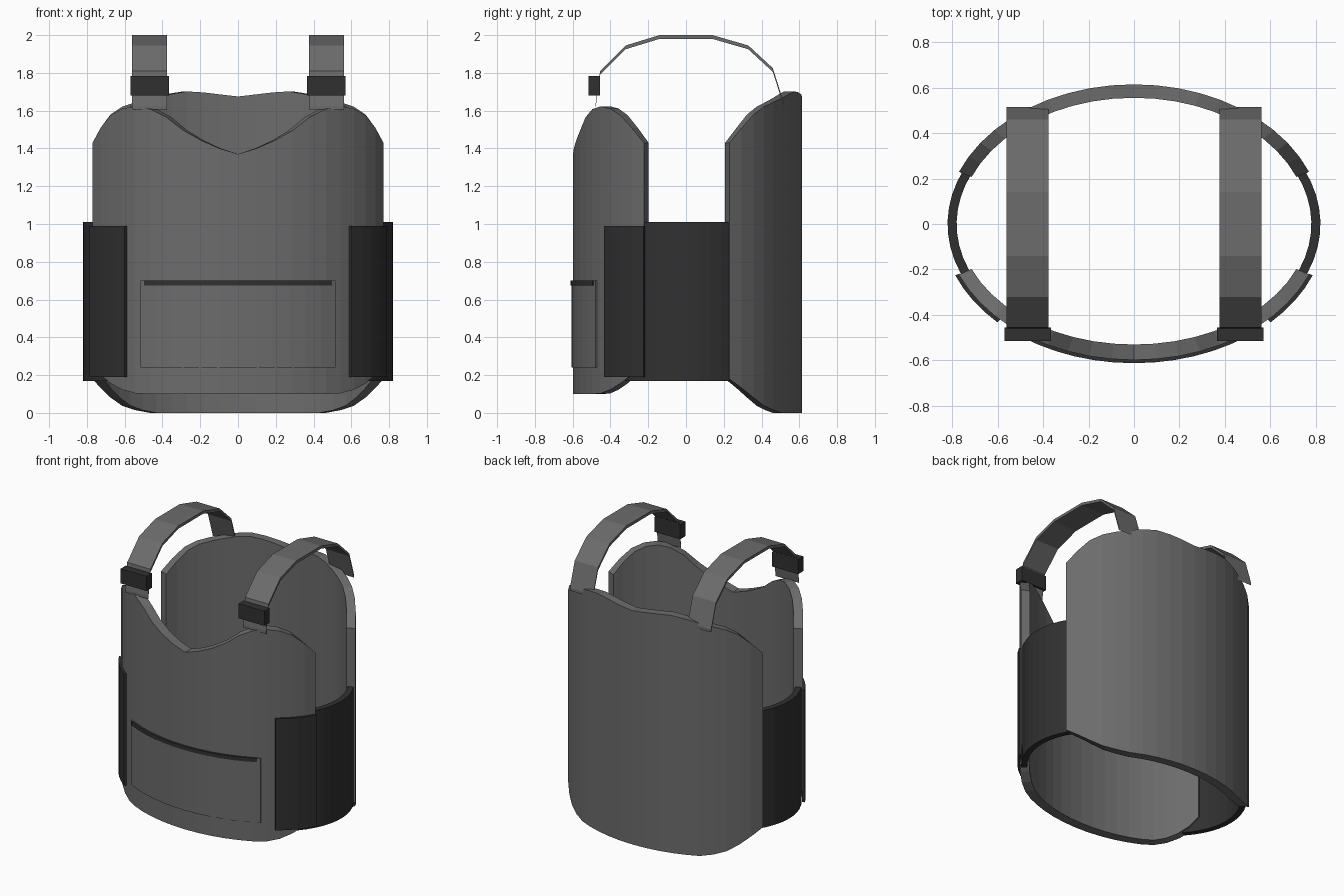
import bpy, bmesh
from math import sin, cos, asin, pi

cube = bpy.data.objects.get("Cube")
if cube:
    bpy.data.objects.remove(cube)


def material(name, v):
    m = bpy.data.materials.new(name)
    m.use_nodes = True
    m.diffuse_color = (v, v, v, 1)
    m.node_tree.nodes["Principled BSDF"].inputs["Base Color"].default_value = (v, v, v, 1)
    return m


GREY = material("grey fabric", 0.15)
DARK = material("dark fabric", 0.03)


def finish(name, bm, mat):
    bmesh.ops.recalc_face_normals(bm, faces=bm.faces)
    me = bpy.data.meshes.new(name)
    bm.to_mesh(me)
    bm.free()
    me.materials.append(mat)
    ob = bpy.data.objects.new(name, me)
    bpy.context.collection.objects.link(ob)
    return ob


def height(profile, x):
    """Height at |x| on a polyline of (x, z) points; a plain number is level."""
    if not isinstance(profile, list):
        return profile
    x = abs(x)
    for (x0, z0), (x1, z1) in zip(profile, profile[1:]):
        if x <= x1:
            return z0 + (z1 - z0) * (x - x0) / (x1 - x0)
    return profile[-1][1]


def loft(bm, rings):
    """Join successive four-sided rings and cap both ends."""
    rings = [[bm.verts.new(p) for p in r] for r in rings]
    for r, s in zip(rings, rings[1:]):
        for i in range(4):
            j = (i + 1) % 4
            bm.faces.new((r[i], r[j], s[j], s[i]))
    bm.faces.new(rings[0])
    bm.faces.new(rings[-1])


def shell(name, inner, outer, t0, t1, n, bottom, top, mat):
    """Curved panel between two ellipses; angle 0 faces the front."""
    bm = bmesh.new()
    rings = []
    for k in range(n + 1):
        t = t0 + (t1 - t0) * k / n
        (xi, yi), (xo, yo) = [(a * sin(t), -b * cos(t)) for a, b in (inner, outer)]
        lo, hi = height(bottom, xo), height(top, xo)
        rings.append([(xi, yi, lo), (xo, yo, lo), (xo, yo, hi), (xi, yi, hi)])
    loft(bm, rings)
    return finish(name, bm, mat)


# Front and back plates
EDGE = asin(0.77 / 0.83)
front_top = [(0, 1.37), (0.13, 1.41), (0.27, 1.48), (0.37, 1.56), (0.45, 1.605),
             (0.53, 1.625), (0.62, 1.61), (0.7, 1.56), (0.77, 1.43)]
front_bottom = [(0, 0.1), (0.53, 0.1), (0.64, 0.13), (0.72, 0.19), (0.77, 0.27)]
back_top = [(0, 1.675), (0.14, 1.69), (0.27, 1.705), (0.4, 1.685), (0.56, 1.64),
            (0.63, 1.615), (0.7, 1.56), (0.77, 1.43)]
back_bottom = [(0, 0), (0.5, 0), (0.62, 0.04), (0.7, 0.1), (0.77, 0.18)]
shell("front_plate", (0.77, 0.53), (0.83, 0.598), -EDGE, EDGE, 20,
      front_bottom, front_top, GREY)
shell("back_plate", (0.77, 0.555), (0.83, 0.614), pi - EDGE, pi + EDGE, 20,
      back_bottom, back_top, GREY)

# Front pocket and its dark opening
shell("front_pocket", (0.82, 0.58), (0.84, 0.606), -0.66, 0.66, 12, 0.24, 0.7, GREY)
shell("pocket_opening", (0.82, 0.58), (0.845, 0.612), -0.63, 0.63, 12, 0.675, 0.702, DARK)

for side, s in (("left", 1), ("right", -1)):
    # Side band and the flap that closes over the front plate
    shell(side + "_side_band", (0.78, 0.55), (0.82, 0.588), s * 1.0, s * 1.99, 10,
          0.17, 1.01, DARK)
    shell(side + "_front_flap", (0.826, 0.595), (0.845, 0.615), s * 0.79, s * 1.195, 4,
          0.19, 0.99, DARK)

    # Shoulder strap
    path = [(-0.48, 1.625), (-0.455, 1.81), (-0.32, 1.945), (-0.14, 2.0), (0.14, 2.0),
            (0.33, 1.945), (0.46, 1.825), (0.515, 1.65)]
    x0, x1 = s * 0.375, s * 0.56
    bm = bmesh.new()
    loft(bm, [[(x0, y, z), (x1, y, z), (x1, y, z - 0.02), (x0, y, z - 0.02)]
              for y, z in path])
    finish(side + "_shoulder_strap", bm, GREY)

    # Strap buckle
    bm = bmesh.new()
    bmesh.ops.create_cube(bm, size=1)
    bmesh.ops.scale(bm, vec=(0.205, 0.06, 0.105), verts=bm.verts)
    bmesh.ops.translate(bm, vec=(s * 0.4675, -0.485, 1.732), verts=bm.verts)
    finish(side + "_strap_buckle", bm, DARK)
